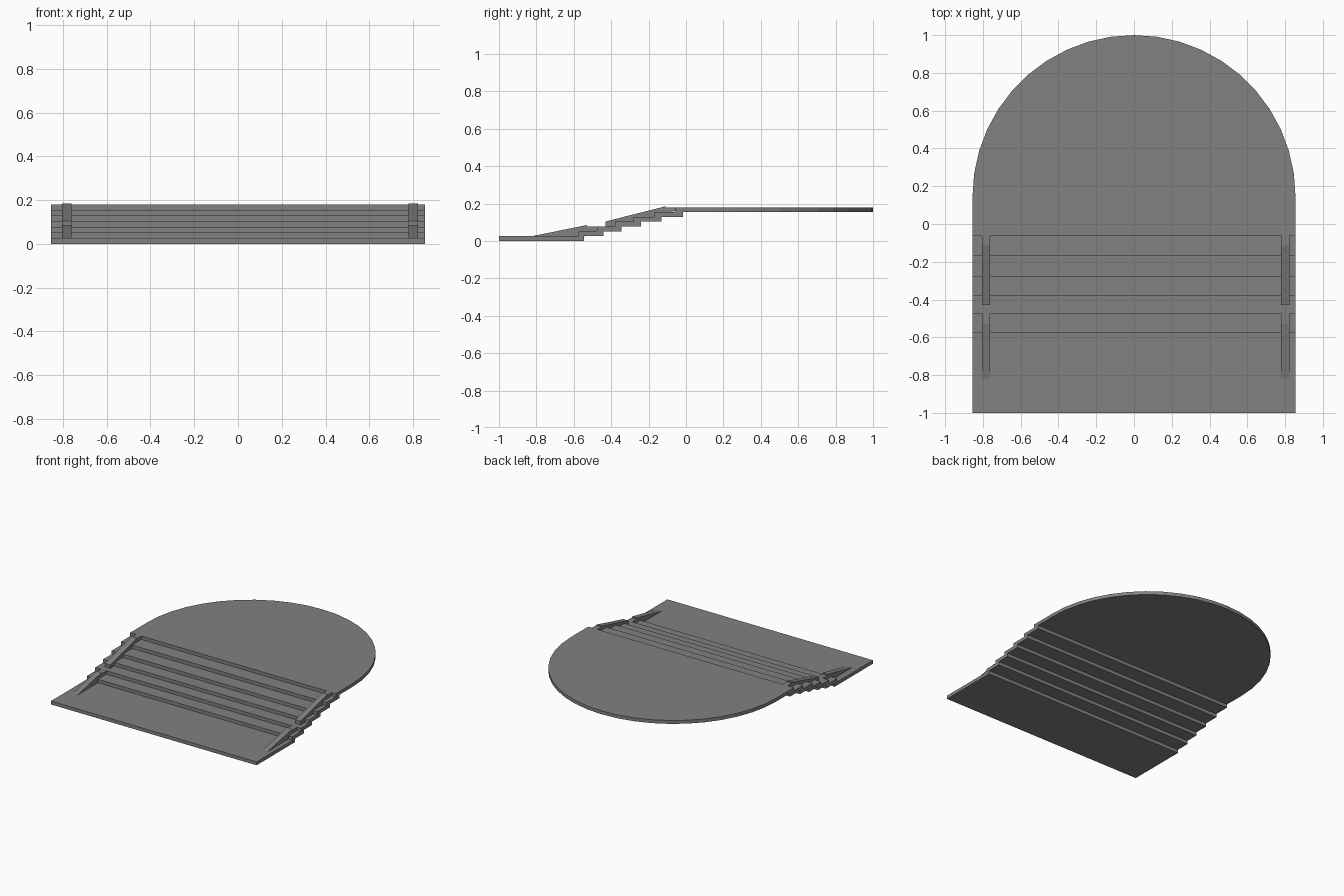
import bpy, bmesh, math

if "Cube" in bpy.data.objects:
    bpy.data.objects.remove(bpy.data.objects["Cube"], do_unlink=True)

# Single stone grey
stone = bpy.data.materials.new("stone_grey")
stone.use_nodes = True
GREY = (0.22, 0.22, 0.22, 1)
stone.diffuse_color = GREY
stone.node_tree.nodes["Principled BSDF"].inputs["Base Color"].default_value = GREY

HALF = 0.855      # half width of the stairs
RISE = 0.18 / 7   # height of one step


def prism(name, points, offset):
    """Extrude a closed loop of 3D points along an offset."""
    bm = bmesh.new()
    face = bm.faces.new([bm.verts.new(p) for p in points])
    new = bmesh.ops.extrude_face_region(bm, geom=[face])["geom"]
    bmesh.ops.translate(bm, vec=offset,
                        verts=[g for g in new if isinstance(g, bmesh.types.BMVert)])
    bmesh.ops.recalc_face_normals(bm, faces=bm.faces)
    mesh = bpy.data.meshes.new(name)
    bm.to_mesh(mesh)
    bm.free()
    mesh.materials.append(stone)
    obj = bpy.data.objects.new(name, mesh)
    bpy.context.collection.objects.link(obj)
    return obj


def slab(name, front, back, level):
    z = level * RISE
    prism(name, [(-HALF, front, z), (HALF, front, z), (HALF, back, z), (-HALF, back, z)],
          (0, 0, RISE))


# Lower landing and overlapping treads
slab("lower_landing", -1, -0.545, 0)
treads = [(-0.575, -0.44), (-0.475, -0.345), (-0.38, -0.24), (-0.28, -0.13), (-0.17, -0.015)]
for i, (front, back) in enumerate(treads, 1):
    slab(f"step_{i}", front, back, i)

# Upper platform with a rounded back
SEGMENTS = 22
arc_y = 1 - HALF
top_z = 6 * RISE
outline = [(-HALF, -0.06, top_z), (HALF, -0.06, top_z)]
for i in range(SEGMENTS + 1):
    a = math.pi * i / SEGMENTS
    outline.append((HALF * math.cos(a), arc_y + HALF * math.sin(a), top_z))
prism("upper_platform", outline, (0, 0, RISE))

# Sloped ramps on each side, in (y, z) profile
lower_ramp = [(-0.83, 0.024), (-0.53, 0.085), (-0.53, 3 * RISE), (-0.475, 3 * RISE),
              (-0.475, 0.055), (-0.56, 0.018), (-0.83, 0.015)]
upper_ramp = [(-0.43, 0.06), (-0.43, 0.104), (-0.11, 0.185), (-0.11, 7 * RISE),
              (-0.06, 7 * RISE), (-0.06, 0.16), (-0.40, 0.06)]
for side, x in (("left", 0.779), ("right", -0.805)):
    for part, profile in (("lower", lower_ramp), ("upper", upper_ramp)):
        prism(f"{side}_{part}_ramp", [(x, y, z) for y, z in profile], (0.043, 0, 0))
